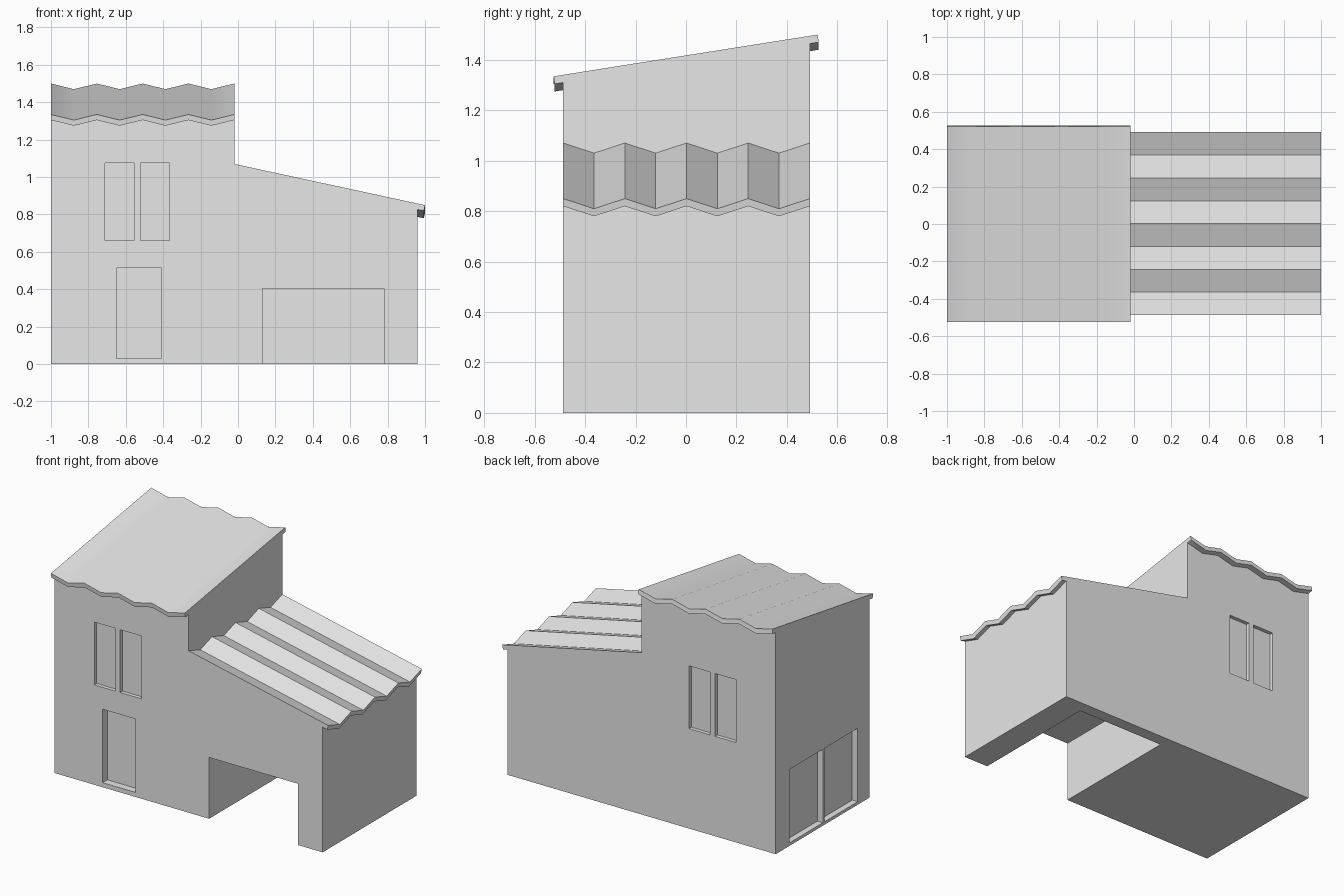
import bpy, bmesh, math
from mathutils import Vector

cube = bpy.data.objects.get("Cube")
if cube:
    bpy.data.objects.remove(cube, do_unlink=True)

plaster = bpy.data.materials.new("plaster_grey")
plaster.use_nodes = True
GREY = (0.8, 0.8, 0.8, 1)
plaster.diffuse_color = GREY
plaster.node_tree.nodes["Principled BSDF"].inputs["Base Color"].default_value = GREY

LEFT, MID, RIGHT = -1.0, -0.02, 0.96
FRONT, BACK = -0.487, 0.491
THICK = 0.03


def make_object(name, bm):
    bmesh.ops.recalc_face_normals(bm, faces=bm.faces)
    mesh = bpy.data.meshes.new(name)
    bm.to_mesh(mesh)
    bm.free()
    mesh.materials.append(plaster)
    obj = bpy.data.objects.new(name, mesh)
    bpy.context.collection.objects.link(obj)
    return obj


def loft(name, ring_a, ring_b):
    """Solid between two matching outlines."""
    bm = bmesh.new()
    a = [bm.verts.new(p) for p in ring_a]
    b = [bm.verts.new(p) for p in ring_b]
    bm.faces.new(a)
    bm.faces.new(b)
    n = len(a)
    for i in range(n):
        j = (i + 1) % n
        bm.faces.new((a[i], a[j], b[j], b[i]))
    return make_object(name, bm)


def zigzag(start, end, depth, waves=4):
    """Wave line as (position, drop) pairs, peaks at both ends."""
    n = waves * 2
    return [(start + (end - start) * i / n, -depth * (i % 2)) for i in range(n + 1)]


def wave_solid(name, wave, place, end_a, end_b, height, bottom, lean=0.0):
    """Corrugated top over a flat floor, or over a parallel underside if bottom is None."""
    rings = []
    for t in (end_a, end_b):
        top = [place(w, t, height(t) + d) for w, d in wave]
        if bottom is None:
            low = [place(w, t + lean, height(t) + d - THICK) for w, d in reversed(wave)]
        else:
            low = [place(wave[-1][0], t, bottom), place(wave[0][0], t, bottom)]
        rings.append(top + low)
    return loft(name, *rings)


def box(x0, x1, y0, y1, z0, z1):
    corners = [(x0, y0), (x1, y0), (x1, y1), (x0, y1)]
    return loft("cutter", [(x, y, z0) for x, y in corners], [(x, y, z1) for x, y in corners])


def cut(obj, *bounds):
    cutter = box(*bounds)
    cutter.hide_render = True
    mod = obj.modifiers.new("opening", 'BOOLEAN')
    mod.operation, mod.solver, mod.object = 'DIFFERENCE', 'EXACT', cutter
    bpy.context.view_layer.objects.active = obj
    bpy.ops.object.modifier_apply(modifier=mod.name)
    bpy.data.objects.remove(cutter, do_unlink=True)


# Roof slopes
def tall_top(y):
    return 1.4175 + 0.158 * y


def low_top(x):
    return 1.07 - 0.216 * (x - MID)


def along_y(w, t, z):
    return Vector((w, t, z))


def along_x(w, t, z):
    return Vector((t, w, z))


tall_wave = zigzag(LEFT, MID, 0.03)
low_wave = zigzag(FRONT, BACK, 0.04)

# Walls reach the underside of the roof sheets
tall_walls = wave_solid("tall_walls", tall_wave, along_y, FRONT, BACK,
                        lambda y: tall_top(y) - THICK, 0)
low_walls = wave_solid("low_walls", low_wave, along_x, MID, RIGHT,
                       lambda x: low_top(x) - THICK, 0)

# Corrugated roof sheets with eaves
tall_roof = wave_solid("tall_roof", tall_wave, along_y, -0.525, 0.522, tall_top, None, 0.004)
low_roof = wave_solid("low_roof", low_wave, along_x, MID, 1.0, low_top, None, -0.006)

# Window pairs, front and back
for x0, x1 in ((-0.71, -0.555), (-0.52, -0.365)):
    cut(tall_walls, x0, x1, FRONT - 0.1, FRONT + 0.025, 0.66, 1.075)
    cut(tall_walls, x0, x1, BACK - 0.025, BACK + 0.1, 0.66, 1.075)

# Front door
cut(tall_walls, -0.65, -0.41, FRONT - 0.1, FRONT + 0.05, 0.03, 0.515)

# Side door pair
for y0, y1 in ((-0.365, -0.02), (0.0, 0.345)):
    cut(tall_walls, LEFT - 0.1, LEFT + 0.04, y0, y1, 0.02, 0.505)

# Garage bay
cut(low_walls, 0.13, 0.78, FRONT - 0.1, 0.41, -0.1, 0.405)

# Soft waves on the shallow roof, crisp folds on the steeper one
for roof in (tall_roof, low_roof):
    bpy.ops.object.select_all(action='DESELECT')
    roof.select_set(True)
    bpy.context.view_layer.objects.active = roof
    bpy.ops.object.shade_smooth_by_angle(angle=math.radians(30))
